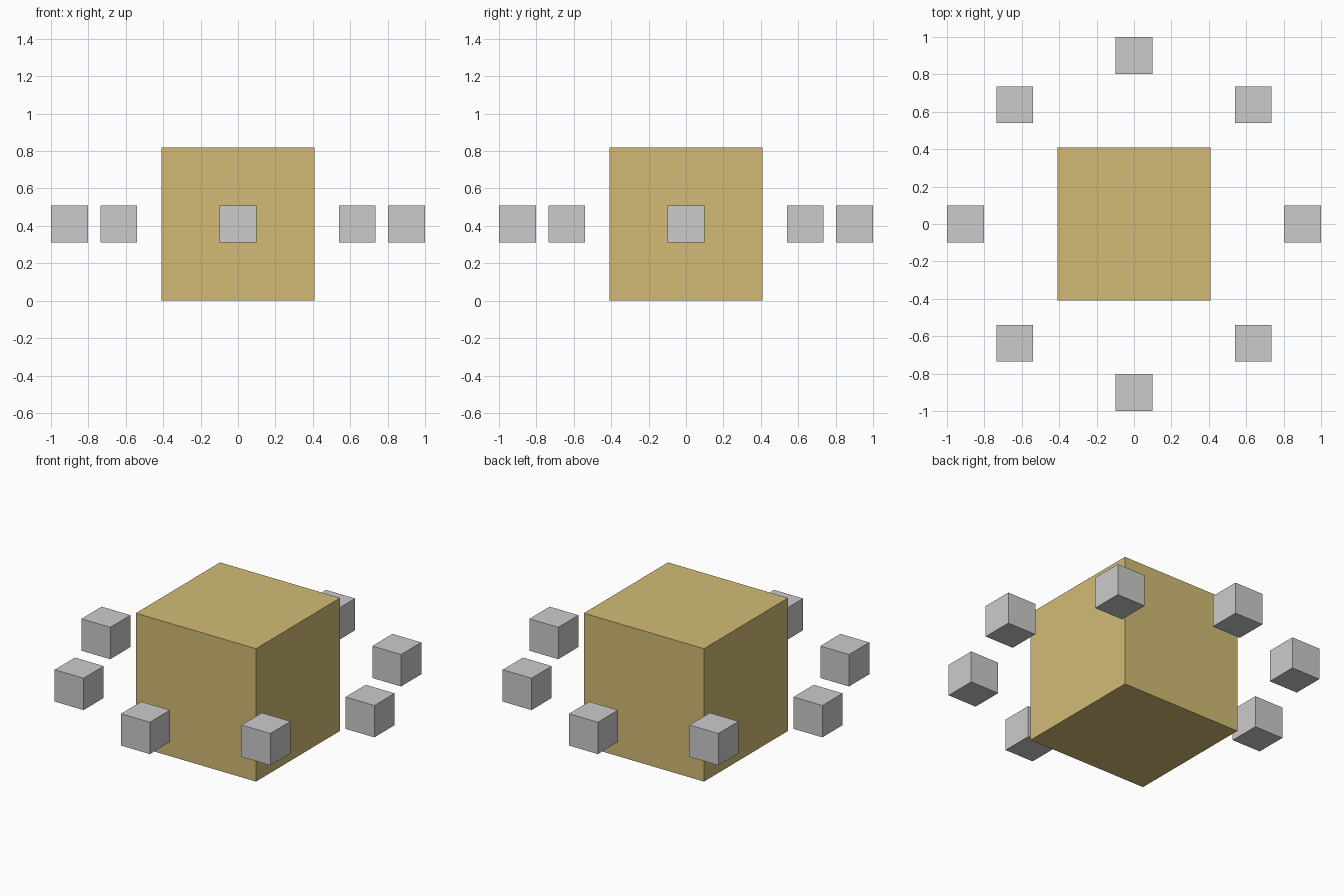
import bpy
from math import cos, sin, pi

if "Cube" in bpy.data.objects:
    bpy.data.objects.remove(bpy.data.objects["Cube"])

CORE = 0.82      # edge of the central cube
SMALL = 0.1967   # edge of each orbiting cube
RADIUS = 0.9016  # ring radius to small cube centres
COUNT = 8


def cube(name, size, location):
    bpy.ops.mesh.primitive_cube_add(size=size, location=location)
    obj = bpy.context.object
    obj.name = name
    return obj


# Central gold cube standing on the ground
gold = bpy.data.materials.new("gold")
gold.diffuse_color = (0.65, 0.5, 0.18, 1)
gold.use_nodes = True
gold.node_tree.nodes["Principled BSDF"].inputs["Base Color"].default_value = gold.diffuse_color
core = cube("central_cube", CORE, (0, 0, CORE / 2))
core.data.materials.append(gold)

# Ring of axis-aligned grey cubes at mid height
for i in range(COUNT):
    a = 2 * pi * i / COUNT
    cube(f"ring_cube_{i + 1}", SMALL, (RADIUS * cos(a), RADIUS * sin(a), CORE / 2))
